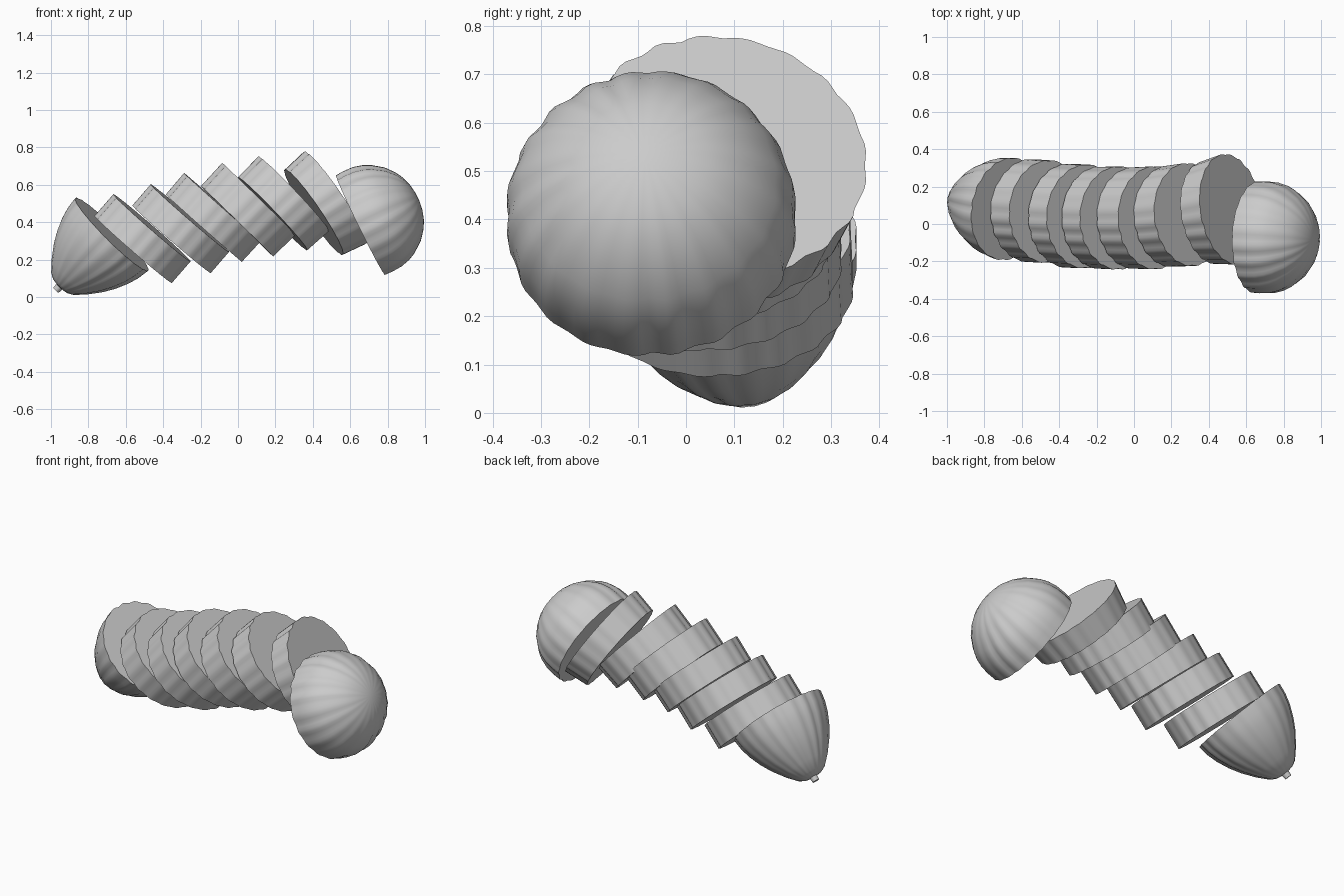
import bpy, bmesh, math, random
from mathutils import Vector

if "Cube" in bpy.data.objects:
    bpy.data.objects.remove(bpy.data.objects["Cube"])

random.seed(4)
LOBES, PER = 20, 5
N = LOBES * PER
# uneven shallow ribs shared by every piece of the vegetable
depth = [random.uniform(0.012, 0.035) for _ in range(LOBES)]


def rib(i):
    """Radius factor round the skin: shallow grooves between ribs."""
    k, j = divmod(i, PER)
    return 1.008 - depth[k] * abs(math.cos(math.pi * j / PER)) ** 2


def lathe(name, origin, axis, profile):
    """Ribbed solid turned about axis; profile is (distance, radius)."""
    n = Vector(axis).normalized()
    u = Vector((0, 1, 0))
    u = (u - n * u.dot(n)).normalized()
    v = n.cross(u)
    o = Vector(origin)
    bm = bmesh.new()
    rings = []
    for d, r in profile:
        ring = []
        for i in range(N):
            a = 2 * math.pi * i / N
            rr = r * rib(i)
            ring.append(bm.verts.new(o + n * d + (u * math.cos(a) + v * math.sin(a)) * rr))
        rings.append(ring)
    for a, b in zip(rings, rings[1:]):
        for i in range(N):
            j = (i + 1) % N
            bm.faces.new((a[i], a[j], b[j], b[i]))
    bm.faces.new(rings[0][::-1])
    bm.faces.new(rings[-1])
    bmesh.ops.recalc_face_normals(bm, faces=bm.faces)
    me = bpy.data.meshes.new(name)
    bm.to_mesh(me)
    bm.free()
    ob = bpy.data.objects.new(name, me)
    bpy.context.collection.objects.link(ob)
    bpy.context.view_layer.objects.active = ob
    ob.select_set(True)
    bpy.ops.object.shade_smooth_by_angle(angle=math.radians(35))
    ob.select_set(False)
    return ob


# stem end with its small stalk stub
lathe("stem_end", (-0.675, 0.08, 0.335), (-0.70, 0.13, -0.70),
      [(0, .275), (.06, .267), (.12, .250), (.19, .220), (.25, .186), (.32, .135),
       (.375, .085), (.392, .055), (.398, .022), (.425, .020)])

# slices: left face centre, right face centre, left and right radius
slices = [
    ((-.560, .072, .255), (-.460, .066, .370), .274, .274),
    ((-.355, .045, .309), (-.2575, .040, .422), .277, .277),
    ((-.1825, .034, .3685), (-.083, .032, .481), .272, .275),
    ((-.005, .032, .405), (.1125, .033, .5255), .270, .275),
    ((.185, .040, .445), (.2975, .050, .552), .269, .275),
    ((.405, .060, .4535), (.520, .078, .5315), .275, .297),
]
for k, (a, b, ra, rb) in enumerate(slices):
    d = Vector(b) - Vector(a)
    lathe(f"slice_{k + 1}", a, d, [(0, ra), (d.length, rb)])

# rounded blossom end
lathe("blossom_end", (.655, -0.070, .385), (.895, -0.04, .44),
      [(0, .297), (.05, .299), (.10, .296), (.15, .283), (.19, .264), (.25, .220),
       (.29, .172), (.315, .128), (.332, .075), (.339, .030), (.340, .005)])
